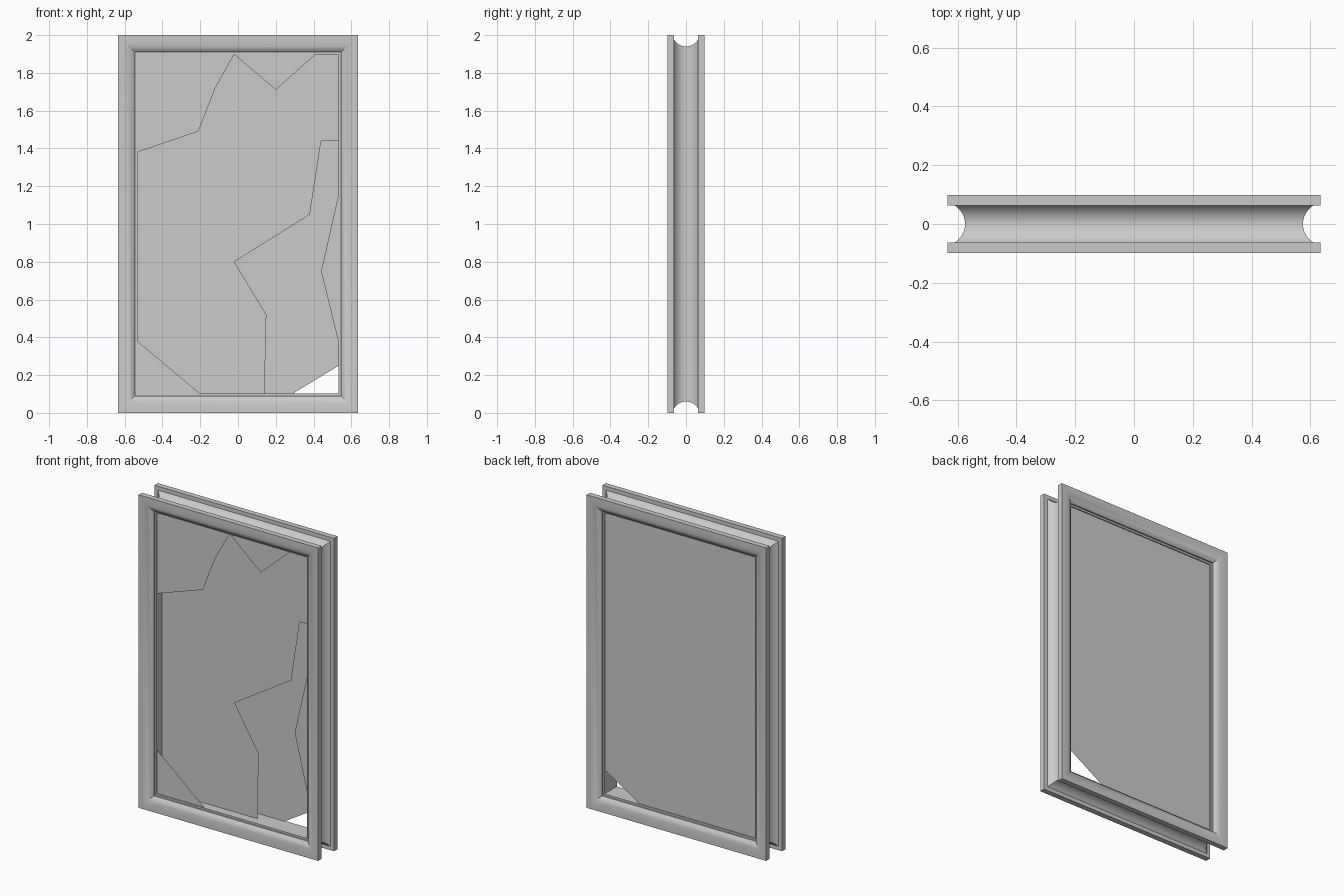
import bpy, bmesh, math

cube = bpy.data.objects.get("Cube")
if cube:
    bpy.data.objects.remove(cube, do_unlink=True)

HALF_W, HEIGHT = 0.635, 2.0
WALL = 0.102                      # offset of the inner wall from the outside
X, Z0, Z1 = HALF_W - WALL, WALL, HEIGHT - WALL


def material(name, value):
    m = bpy.data.materials.new(name)
    m.use_nodes = True
    colour = (value, value, value, 1)
    m.diffuse_color = colour
    m.node_tree.nodes["Principled BSDF"].inputs["Base Color"].default_value = colour
    return m


grey = material("plain_grey", 0.6)


def finish(name, bm):
    mesh = bpy.data.meshes.new(name)
    bm.to_mesh(mesh)
    bm.free()
    mesh.materials.append(grey)
    ob = bpy.data.objects.new(name, mesh)
    bpy.context.collection.objects.link(ob)
    return ob


# Frame section as (offset inward, depth): rounded face, lip, inner wall
front = [(0.025, -0.063), (0, -0.063), (0, -0.098), (0.02, -0.098), (0.04, -0.0965),
         (0.058, -0.092), (0.075, -0.084), (0.09, -0.072), (0.09, -0.062), (WALL, -0.062)]
back = [(o, -y) for o, y in reversed(front)]
# Scooped groove around the outside
half, depth = 0.063, 0.035
radius = (half ** 2 + depth ** 2) / (2 * depth)
sweep = math.asin(half / radius)
groove = []
for i in range(1, 12):
    a = sweep * (1 - i / 6)
    groove.append((0.025 + depth - radius * (1 - math.cos(a)), radius * math.sin(a)))
section = front + back + groove

# Mitred frame: the section carried round four corners
bm = bmesh.new()
rings = []
for sx, top in ((-1, False), (1, False), (1, True), (-1, True)):
    rings.append([bm.verts.new((sx * (HALF_W - o), y, HEIGHT - o if top else o))
                  for o, y in section])
n = len(section)
for r in range(4):
    a, b = rings[r], rings[(r + 1) % 4]
    for i in range(n):
        j = (i + 1) % n
        bm.faces.new((a[i], a[j], b[j], b[i]))
bmesh.ops.recalc_face_normals(bm, faces=bm.faces)
frame = finish("window_frame", bm)
bpy.context.view_layer.objects.active = frame
frame.select_set(True)
bpy.ops.object.shade_smooth_by_angle(angle=math.radians(32))
frame.select_set(False)


def sheet(name, y, *outlines):
    bm = bmesh.new()
    for outline in outlines:
        bm.faces.new([bm.verts.new((x, y, z)) for x, z in outline])
    for f in bm.faces:
        f.normal_update()
        if f.normal.y * y < 0:
            f.normal_flip()
    finish(name, bm)


# Shards left around the edge of the front pane
sheet("front_pane_shards", -0.055,
      [(-X, 1.38), (-0.21, 1.49), (-0.12, 1.72), (-0.02, Z1), (-X, Z1)],
      [(-0.02, Z1), (0.2, 1.71), (0.41, Z1)],
      [(X, 1.16), (0.44, 0.75), (X, 0.37)],
      [(-X, 0.38), (-0.2, Z0), (-X, Z0)])
# Middle pane with its lower right side broken away
sheet("middle_pane", -0.005,
      [(-X, Z0), (0.14, Z0), (0.15, 0.52), (-0.02, 0.8), (0.38, 1.05),
       (0.44, 1.44), (X, 1.44), (X, Z1), (-X, Z1)])
# Back pane with one corner missing
sheet("back_pane", 0.055,
      [(-X, Z0), (0.29, Z0), (X, 0.25), (X, Z1), (-X, Z1)])
